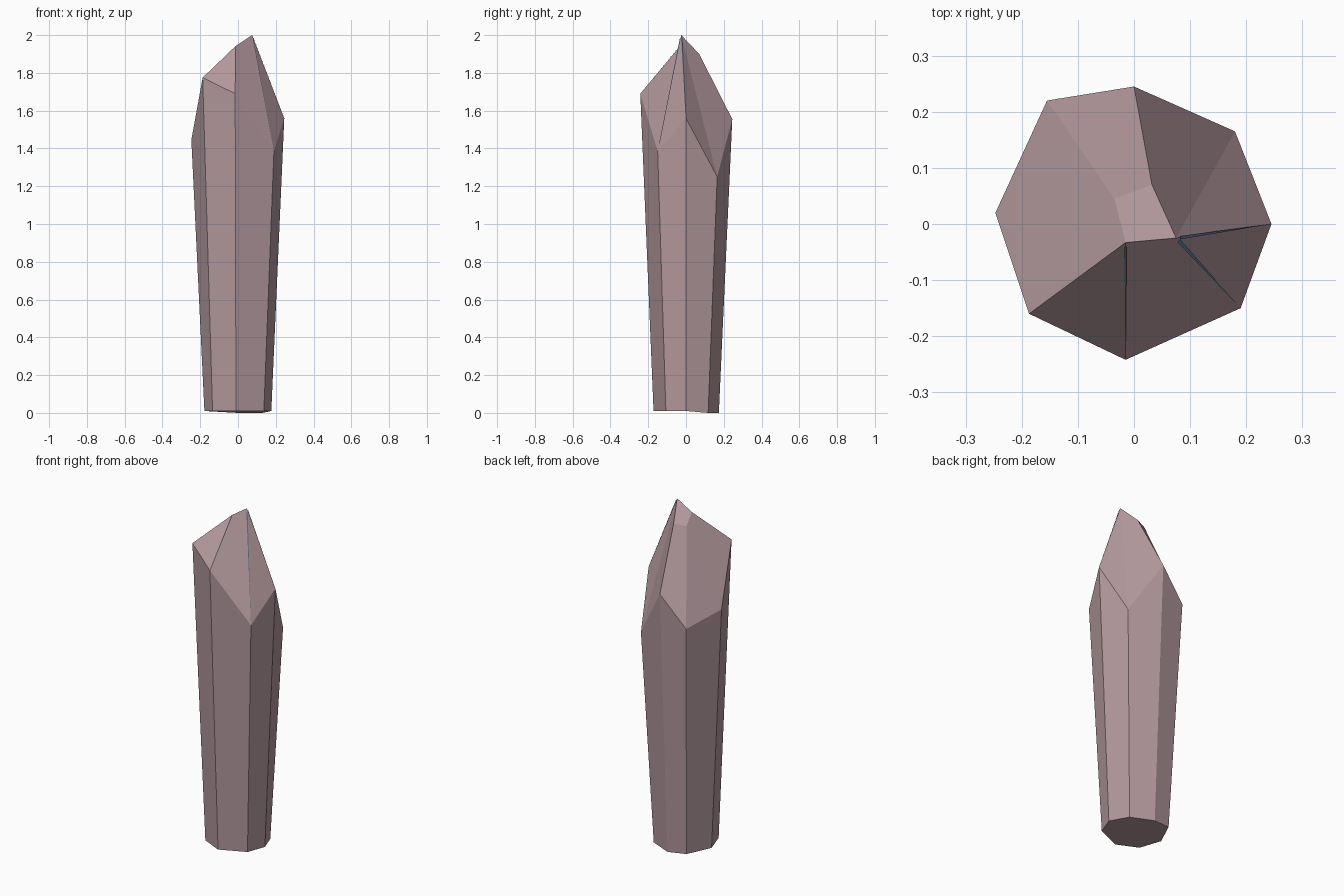
import bpy, bmesh
from mathutils import Vector

if "Cube" in bpy.data.objects:
    bpy.data.objects.remove(bpy.data.objects["Cube"])


def material(name, rgb):
    m = bpy.data.materials.new(name)
    m.diffuse_color = (*rgb, 1)
    m.use_nodes = True
    m.node_tree.nodes["Principled BSDF"].inputs["Base Color"].default_value = m.diffuse_color
    return m


def make_object(name, bm, mat):
    bmesh.ops.recalc_face_normals(bm, faces=bm.faces)
    mesh = bpy.data.meshes.new(name)
    bm.to_mesh(mesh)
    bm.free()
    mesh.materials.append(mat)
    ob = bpy.data.objects.new(name, mesh)
    bpy.context.collection.objects.link(ob)
    return ob


rose = material("dusty rose", (0.456, 0.319, 0.342))
blue = material("slate blue", (0.13, 0.24, 0.36))

# Shoulder ring: eight corners, each cut at its own height
shoulder = [(-0.155, 0.22, 1.38), (0, 0.245, 1.555), (0.18, 0.165, 1.25),
            (0.245, 0, 1.56), (0.19, -0.15, 1.385), (-0.015, -0.242, 1.69),
            (-0.187, -0.16, 1.775), (-0.247, 0.02, 1.445)]
# Small slanted facet at the tip
tip = [(-0.015, -0.033, 1.94), (0.075, -0.025, 2.0),
       (0.032, 0.07, 1.9), (-0.035, 0.045, 1.89)]

# Crystal shaft: narrower foot ring joined to the shoulder ring
bm = bmesh.new()
A, B, C, D, E, F, G, H = s = [bm.verts.new(p) for p in shoulder]
p, q, r, t = [bm.verts.new(c) for c in tip]
foot = [bm.verts.new((x * 0.72, y * 0.71, 0.0 if i in (1, 2) else 0.01))
        for i, (x, y, z) in enumerate(shoulder)]
bm.faces.new(foot)
for i in range(8):
    j = (i + 1) % 8
    bm.faces.new((foot[i], foot[j], s[j], s[i]))

# Faceted point
for f in [(p, q, r, t), (p, F, E, q), (q, E, D), (q, D, C), (q, C, B, r),
          (r, B, A, t), (t, A, H), (t, H, G, p), (p, G, F)]:
    bm.faces.new(f)
make_object("crystal", bm, rose)

# Thin blue slivers along the ridges that meet the tip
bm = bmesh.new()
for a, b, w in [(tip[1], shoulder[3], 0.006), (tip[1], shoulder[4], 0.007),
                (tip[0], shoulder[5], 0.004)]:
    a, b = Vector(a), Vector(b)
    mid = (a + b) / 2
    out = Vector((mid.x, mid.y, 0.1)).normalized() * 0.002
    side = (b - a).cross(out).normalized() * w
    start = a.lerp(b, 0.03)
    bm.faces.new([bm.verts.new(v) for v in
                  (start + out - side / 2, start + out + side / 2, b)])
make_object("ridge_slivers", bm, blue)
